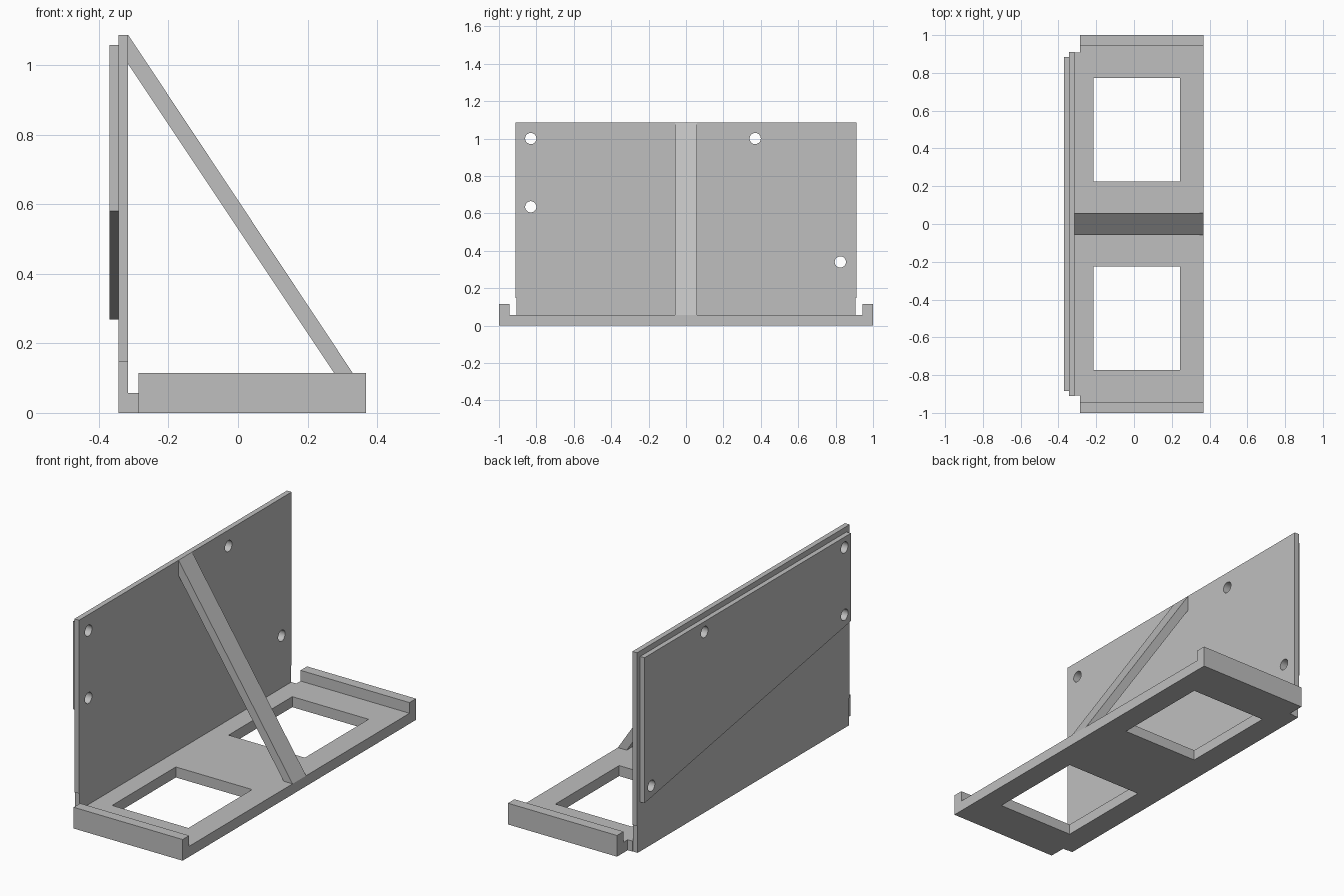
import bpy
from math import cos, sin, pi
from mathutils import Matrix

cube = bpy.data.objects.get("Cube")
if cube:
    bpy.data.objects.remove(cube, do_unlink=True)

grey = bpy.data.materials.new("plain grey")
grey.use_nodes = True
colour = (0.52, 0.52, 0.52, 1)
grey.diffuse_color = colour
grey.node_tree.nodes["Principled BSDF"].inputs["Base Color"].default_value = colour

# Local (x, y, z) of a profile mapped to world axes
AXES = {
    "x": Matrix(((0, 0, 1, 0), (1, 0, 0, 0), (0, 1, 0, 0), (0, 0, 0, 1))),
    "y": Matrix(((1, 0, 0, 0), (0, 0, -1, 0), (0, 1, 0, 0), (0, 0, 0, 1))),
    "z": Matrix.Identity(4),
}


def rect(a0, a1, b0, b1):
    return [(a0, b0), (a1, b0), (a1, b1), (a0, b1)]


def circle(a, b, r=0.03, n=32):
    return [(a + r * cos(2 * pi * i / n), b + r * sin(2 * pi * i / n)) for i in range(n)]


def slab(name, axis, start, end, outline, holes=()):
    """Extrude a flat outline with holes along an axis."""
    curve = bpy.data.curves.new(name, "CURVE")
    curve.dimensions = "2D"
    curve.fill_mode = "BOTH"
    curve.extrude = (end - start) / 2
    for points in (outline, *holes):
        spline = curve.splines.new("POLY")
        spline.points.add(len(points) - 1)
        for p, (a, b) in zip(spline.points, points):
            p.co = (a, b, 0, 1)
        spline.use_cyclic_u = True
    obj = bpy.data.objects.new(name, curve)
    bpy.context.collection.objects.link(obj)
    bpy.ops.object.select_all(action="DESELECT")
    obj.select_set(True)
    bpy.context.view_layer.objects.active = obj
    bpy.ops.object.convert(target="MESH")
    obj = bpy.context.object
    obj.name = name
    mesh = obj.data
    mid = (start + end) / 2
    mesh.transform(AXES[axis] @ Matrix.Translation((0, 0, -mid if axis == "y" else mid)))
    # Weld the caps to the walls and face everything outward
    bpy.ops.object.mode_set(mode="EDIT")
    bpy.ops.mesh.select_all(action="SELECT")
    bpy.ops.mesh.remove_doubles(threshold=0.0001)
    bpy.ops.mesh.normals_make_consistent(inside=False)
    bpy.ops.object.mode_set(mode="OBJECT")
    mesh.materials.clear()
    mesh.materials.append(grey)
    bpy.ops.object.shade_smooth_by_angle(angle=0.6)
    return obj


# Upright plate with a slightly narrower foot
holes = [circle(a, b) for a, b in ((-0.83, 1.0), (-0.83, 0.635), (0.37, 1.0), (0.825, 0.34))]
half = [(0.905, 0), (0.905, 0.147), (0.911, 0.147), (0.911, 1.087)]
plate = half + [(-a, b) for a, b in reversed(half)]
slab("upright_plate", "x", -0.344, -0.316, plate, holes)

# Sloping backing panel sharing the same screw holes
panel = [(-0.884, 0.58), (0.884, 0.268), (0.884, 1.057), (-0.884, 1.057)]
slab("backing_panel", "x", -0.37, -0.344, panel, holes)

# Base tray, stepped in where it meets the plate, with two windows
side = [(0.368, 1), (-0.286, 1), (-0.286, 0.908), (-0.316, 0.908)]
tray = side + [(a, -b) for a, b in reversed(side)]
windows = [rect(-0.215, 0.243, 0.226, 0.772), rect(-0.215, 0.243, -0.772, -0.226)]
slab("base_tray", "z", 0, 0.057, tray, windows)

# Raised lips at both ends
for name, y0, y1 in (("left_lip", 0.944, 1), ("right_lip", -1, -0.944)):
    slab(name, "z", 0.057, 0.115, rect(-0.286, 0.368, y0, y1))

# Diagonal brace
brace = [(-0.316, 1.087), (-0.316, 1.003), (0.315, 0.057), (0.368, 0.057)]
slab("diagonal_brace", "y", -0.058, 0.058, brace)
